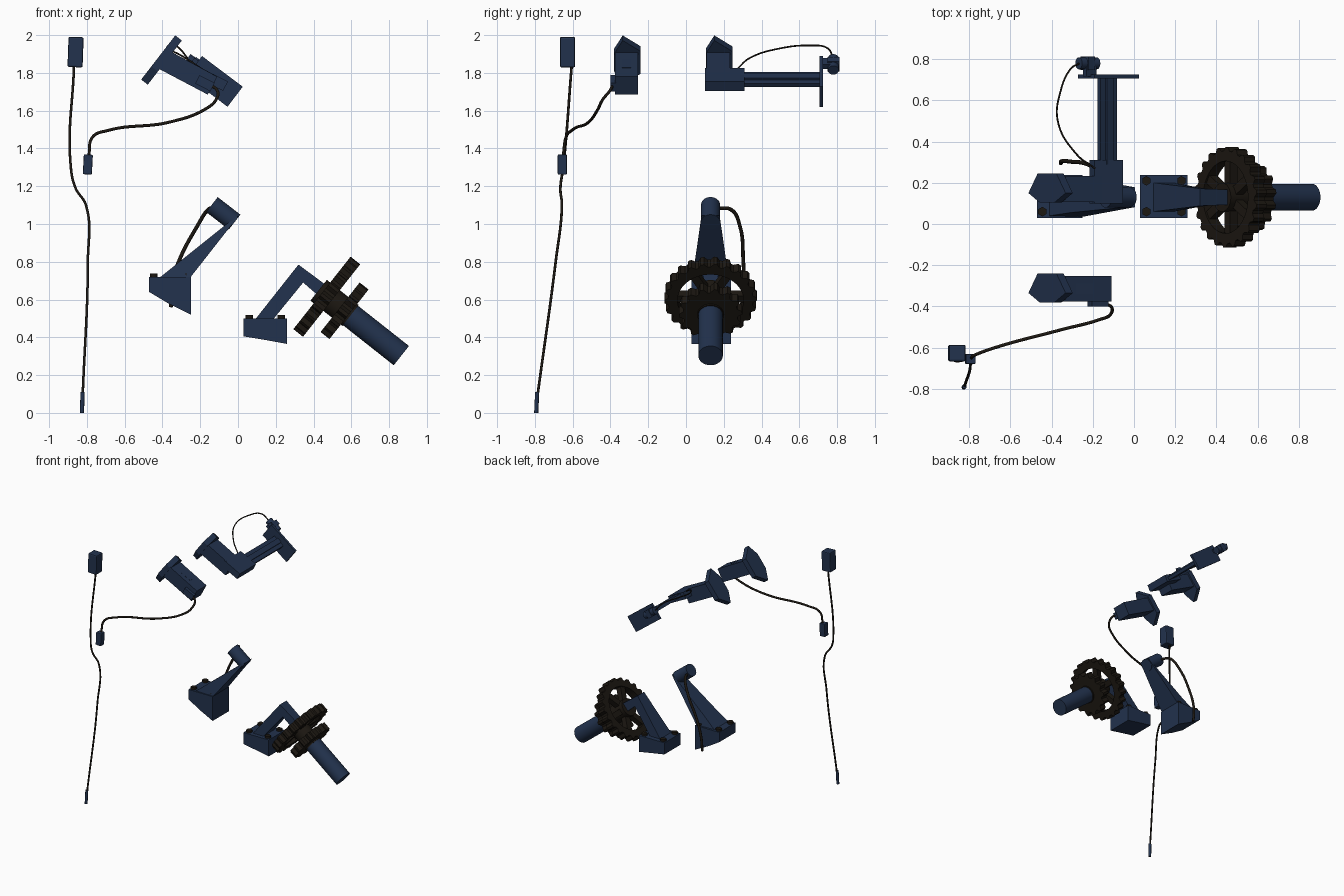
import bpy, bmesh
from math import radians, sin, cos, pi
from mathutils import Vector, Matrix

if "Cube" in bpy.data.objects:
    bpy.data.objects.remove(bpy.data.objects["Cube"])

def material(name, col):
    m = bpy.data.materials.new(name)
    m.diffuse_color = (*col, 1)
    m.use_nodes = True
    m.node_tree.nodes["Principled BSDF"].inputs["Base Color"].default_value = m.diffuse_color
    return m

NAVY = material("navy", (0.016, 0.032, 0.075))
BLACK = material("black", (0.012, 0.009, 0.006))

def add(name, bm, mat, matrix=None):
    bmesh.ops.recalc_face_normals(bm, faces=bm.faces)
    me = bpy.data.meshes.new(name)
    bm.to_mesh(me)
    bm.free()
    ob = bpy.data.objects.new(name, me)
    bpy.context.collection.objects.link(ob)
    me.materials.append(mat)
    if matrix:
        ob.matrix_world = matrix
    return ob

def box(name, c, size, tilt=0, mat=NAVY, bevel=0.0):
    bm = bmesh.new()
    bmesh.ops.create_cube(bm, size=1, matrix=Matrix.Diagonal((*size, 1)))
    ob = add(name, bm, mat, Matrix.Translation(c) @ Matrix.Rotation(radians(tilt), 4, 'Y'))
    if bevel:
        b = ob.modifiers.new("bevel", 'BEVEL')
        b.width, b.segments = bevel, 2
    return ob

def rod(name, a, b, r, mat=NAVY, seg=32):
    a, b = Vector(a), Vector(b)
    bm = bmesh.new()
    bmesh.ops.create_cone(bm, cap_ends=True, segments=seg, radius1=r, radius2=r, depth=(b - a).length)
    for f in bm.faces:
        f.smooth = len(f.verts) == 4
    for e in bm.edges:
        e.smooth = all(len(f.verts) == 4 for f in e.link_faces)
    q = (b - a).to_track_quat('Z', 'Y').to_matrix().to_4x4()
    return add(name, bm, mat, Matrix.Translation((a + b) / 2) @ q)

def prism(name, pts, yc, mat=NAVY):
    """Profile of (x, z, half width in y), extruded both ways from yc."""
    bm = bmesh.new()
    sides = [[bm.verts.new((x, yc + s * w, z)) for x, z, w in pts] for s in (-1, 1)]
    n = len(pts)
    for s in sides:
        bm.faces.new(s)
    for i in range(n):
        j = (i + 1) % n
        bm.faces.new((sides[0][i], sides[0][j], sides[1][j], sides[1][i]))
    return add(name, bm, mat)

def cable(name, pts, r):
    cu = bpy.data.curves.new(name, 'CURVE')
    cu.dimensions = '3D'
    cu.bevel_depth, cu.bevel_resolution, cu.use_fill_caps = r, 3, True
    sp = cu.splines.new('BEZIER')
    sp.bezier_points.add(len(pts) - 1)
    for p, co in zip(sp.bezier_points, pts):
        p.co = co
        p.handle_left_type = p.handle_right_type = 'AUTO'
    ob = bpy.data.objects.new(name, cu)
    bpy.context.collection.objects.link(ob)
    cu.materials.append(BLACK)

AXIS = Vector((0.785, 0, -0.62)).normalized()
WHEEL = AXIS.to_track_quat('Z', 'Y').to_matrix().to_4x4()

def gear(name, c, R, root, inner, thick, n, spokes=0):
    bm = bmesh.new()
    rings = []
    for k in range(n * 4):
        a = 2 * pi * k / (n * 4)
        out = R if k % 4 in (0, 1) else root
        h = thick / 2
        rings.append([bm.verts.new((r * cos(a), r * sin(a), z))
                      for r, z in ((inner, -h), (out, -h), (out, h), (inner, h))])
    for k, p in enumerate(rings):
        q = rings[(k + 1) % len(rings)]
        for i in range(4):
            j = (i + 1) % 4
            bm.faces.new((p[i], p[j], q[j], q[i]))
    for k in range(spokes):
        m = Matrix.Rotation(2 * pi * k / spokes, 4, 'Z') @ Matrix.Translation((inner / 2, 0, 0))
        bmesh.ops.create_cube(bm, size=1, matrix=m @ Matrix.Diagonal((inner + 0.03, 0.045, thick * 0.7, 1)))
    return add(name, bm, BLACK, Matrix.Translation(c) @ WHEEL)

# long cable with a block at the top and a thin plug at the bottom
box("long_cable_block", (-0.86, -0.627, 1.91), (0.08, 0.08, 0.16), 2, bevel=0.008)
cable("long_cable", [(-0.868, -0.605, 1.84), (-0.885, -0.65, 1.3), (-0.86, -0.665, 1.19),
                     (-0.805, -0.657, 1.1), (-0.795, -0.69, 0.8), (-0.822, -0.785, 0.1)], 0.007)
rod("long_cable_plug", (-0.823, -0.788, 0.11), (-0.826, -0.793, 0.0), 0.011, seg=12)

# short cable with its block
box("short_cable_block", (-0.795, -0.655, 1.315), (0.048, 0.048, 0.105), 3, bevel=0.005)
cable("short_cable", [(-0.79, -0.65, 1.36), (-0.77, -0.635, 1.46), (-0.69, -0.605, 1.495),
                      (-0.36, -0.515, 1.54), (-0.17, -0.465, 1.61), (-0.115, -0.44, 1.66),
                      (-0.112, -0.4, 1.71), (-0.16, -0.39, 1.74)], 0.008)

# two sensor bodies, each with a six-sided flange
def sensor(name, dy, end):
    ux, uz = 0.61, 0.79
    bm = bmesh.new()
    outline = [(0.148, -0.335), (0.075, -0.24), (-0.075, -0.24),
               (-0.148, -0.335), (-0.06, -0.38), (0.06, -0.38)]
    layers = [[bm.verts.new((-0.405 + ux * u + uz * t, y + dy, 1.868 + uz * u - ux * t))
               for u, y in outline] for t in (-0.022, 0.022)]
    for l in layers:
        bm.faces.new(l)
    for i in range(6):
        j = (i + 1) % 6
        bm.faces.new((layers[0][i], layers[0][j], layers[1][j], layers[1][i]))
    add(name + "_flange", bm, NAVY)
    w = 0.062
    prism(name + "_body", [(-0.435, 1.83, w), (-0.16 - end, 1.685 + end * 0.6, w),
                           (-0.11 - end, 1.78 + end * 0.6, w), (-0.36, 1.915, w)], -0.315 + dy)

sensor("front_sensor", 0, 0)
sensor("rear_sensor", 0.485, 0.03)
box("cable_mount", (-0.175, -0.385, 1.745), (0.09, 0.03, 0.05), 27)
box("sensor_ridge", (-0.27, -0.315, 1.86), (0.16, 0.05, 0.012), 27)

# sideways arm on the rear sensor
box("arm_socket", (-0.135, 0.205, 1.765), (0.155, 0.21, 0.055), 27)
box("side_arm", (-0.13, 0.5, 1.765), (0.1, 0.42, 0.025), 37)
box("side_arm_rib", (-0.122, 0.5, 1.776), (0.04, 0.42, 0.02), 37)
box("end_plate", (-0.123, 0.716, 1.755), (0.27, 0.02, 0.133), 37)
box("plug_bracket", (-0.215, 0.74, 1.85), (0.06, 0.05, 0.03), 37)
rod("plug", (-0.268, 0.78, 1.876), (-0.18, 0.78, 1.814), 0.029, seg=16)
box("plug_collar", (-0.225, 0.78, 1.846), (0.04, 0.064, 0.064), 37)
cable("thin_wire", [(-0.19, 0.27, 1.82), (-0.28, 0.34, 1.88), (-0.37, 0.5, 1.93),
                    (-0.355, 0.65, 1.945), (-0.31, 0.75, 1.93), (-0.265, 0.78, 1.875)], 0.0045)

# clamp blocks with four screws each
def clamp(name, profile, x0, x1, top):
    prism(name + "_block", [(x, z, 0.105) for x, z in profile], 0.133)
    for x in (x0, x1):
        for y in (0.06, 0.21):
            rod(name + "_screw", (x, y, top - 0.01), (x, y, top + 0.018), 0.023, BLACK, 6)

clamp("left_clamp", [(-0.47, 0.72), (-0.25, 0.72), (-0.25, 0.52), (-0.37, 0.58), (-0.47, 0.64)],
      -0.445, -0.275, 0.72)
clamp("right_clamp", [(0.03, 0.5), (0.26, 0.5), (0.26, 0.365), (0.15, 0.385), (0.03, 0.405)],
      0.06, 0.23, 0.5)

# left leaning arm, motor and cable
prism("left_arm", [(-0.41, 0.72, 0.09), (-0.25, 0.72, 0.095), (0.005, 1.045, 0.048),
                   (-0.06, 1.0, 0.05), (-0.31, 0.8, 0.075)], 0.13)
rod("left_motor", (-0.138, 0.13, 1.103), (-0.018, 0.13, 1.01), 0.05)
cable("left_motor_cable", [(-0.13, 0.17, 1.085), (-0.16, 0.24, 1.075), (-0.215, 0.285, 0.99),
                           (-0.31, 0.303, 0.81), (-0.35, 0.305, 0.68), (-0.355, 0.295, 0.56)], 0.01)

# right bent arm
prism("right_arm", [(0.095, 0.5, 0.07), (0.19, 0.5, 0.07), (0.345, 0.69, 0.042),
                    (0.42, 0.625, 0.036), (0.475, 0.67, 0.036), (0.32, 0.785, 0.042)], 0.13)

# wheel, small gear, hub and motor
big = Vector((0.47, 0.13, 0.615))
gear("big_wheel", big, 0.245, 0.225, 0.175, 0.065, 22, 6)
gear("small_gear", big + AXIS * 0.12, 0.168, 0.145, 0.05, 0.06, 14)
rod("wheel_hub", big - AXIS * 0.055, big + AXIS * 0.16, 0.07, BLACK)
rod("wheel_motor", big + AXIS * 0.1, big + AXIS * 0.503, 0.065)
